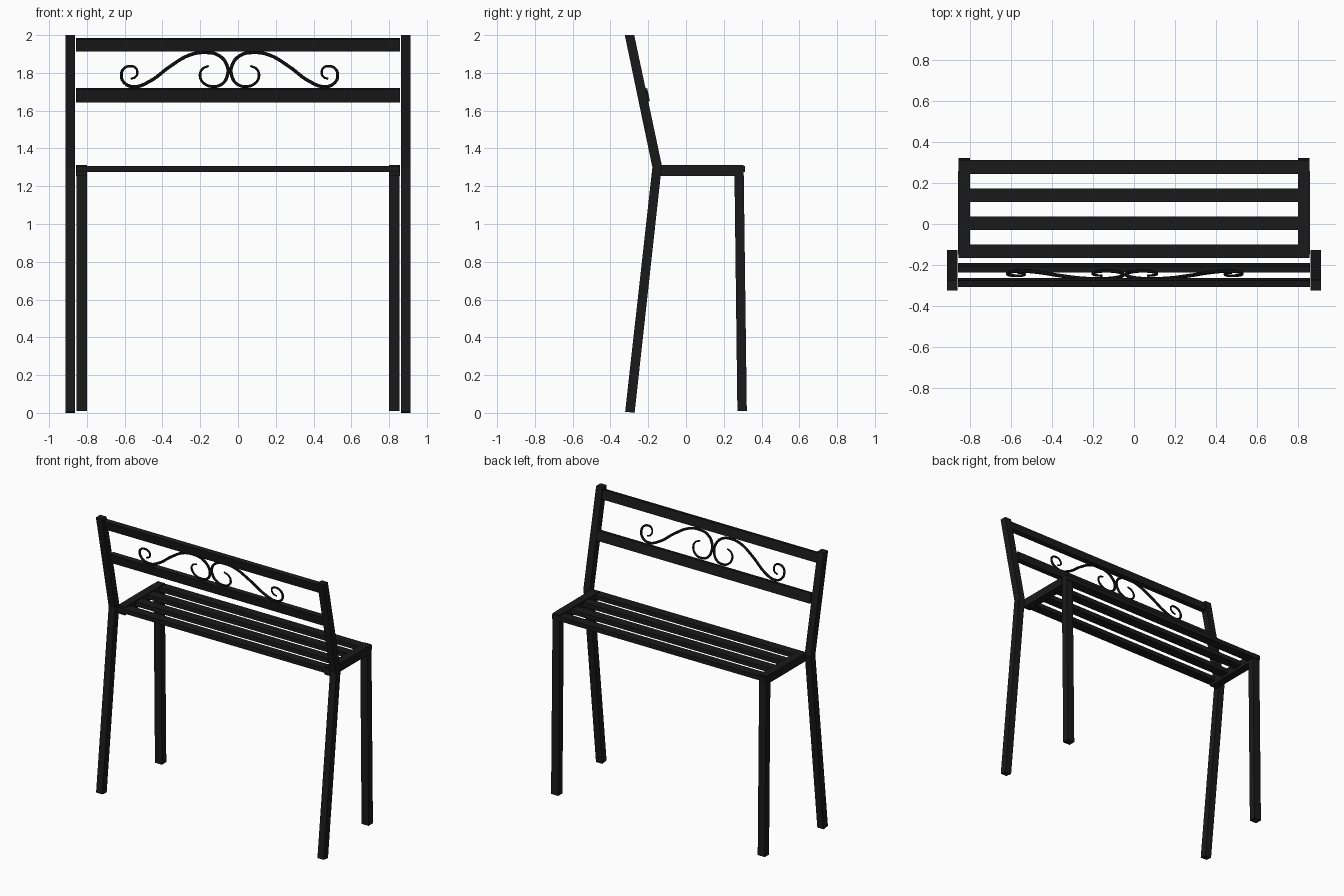
import bpy, bmesh
from math import atan2

if "Cube" in bpy.data.objects:
    bpy.data.objects.remove(bpy.data.objects["Cube"])

iron = bpy.data.materials.new("black_iron")
iron.diffuse_color = (0.01, 0.01, 0.01, 1)
iron.use_nodes = True
iron.node_tree.nodes["Principled BSDF"].inputs["Base Color"].default_value = iron.diffuse_color


def add_mesh(name, bm):
    bmesh.ops.recalc_face_normals(bm, faces=bm.faces)
    me = bpy.data.meshes.new(name)
    bm.to_mesh(me)
    bm.free()
    me.materials.append(iron)
    ob = bpy.data.objects.new(name, me)
    bpy.context.collection.objects.link(ob)
    return ob


def prism(name, profile, x0, x1):
    """Side profile of (y, z) points extruded along x."""
    bm = bmesh.new()
    a = [bm.verts.new((x0, y, z)) for y, z in profile]
    b = [bm.verts.new((x1, y, z)) for y, z in profile]
    n = len(profile)
    bm.faces.new(a)
    bm.faces.new(b[::-1])
    for i in range(n):
        j = (i + 1) % n
        bm.faces.new((a[i], a[j], b[j], b[i]))
    return add_mesh(name, bm)


def bar(name, y, z, depth, height, half_len, tilt=0):
    """Box along x, tilted about its own axis."""
    bpy.ops.mesh.primitive_cube_add(size=1, location=(0, y, z), rotation=(tilt, 0, 0))
    ob = bpy.context.object
    ob.name = name
    ob.scale = (2 * half_len, depth, height)
    ob.data.materials.append(iron)


# side frames: bent back post, front leg and seat arm
post = [(-0.322, 0.006), (-0.272, 0), (-0.128, 1.31), (-0.274, 2.0),
        (-0.324, 2.0), (-0.178, 1.30)]
leg = [(0.272, 0.01), (0.322, 0.011), (0.305, 1.313), (0.256, 1.313)]
arm = [(-0.15, 1.253), (0.258, 1.253), (0.258, 1.313), (-0.15, 1.313)]
for side, s in (("left", -1), ("right", 1)):
    prism("back_post_" + side, post, s * 0.862, s * 0.912)
    prism("front_leg_" + side, leg, s * 0.80, s * 0.856)
    prism("seat_arm_" + side, arm, s * 0.80, s * 0.858)

# seat slats
for i in range(4):
    bar(f"seat_slat_{i + 1}", 0.278 - 0.137 * i, 1.29, 0.067, 0.032, 0.856)

# backrest rails
lean = atan2(0.146, 0.69)
bar("top_rail", -0.285, 1.95, 0.032, 0.066, 0.858, lean)
bar("lower_rail", -0.214, 1.682, 0.032, 0.07, 0.858, lean)

# scroll ornament: (x from scroll centre, z, radius factor), outer curl to inner curl
scroll = [(-0.522, 1.768, .6), (-0.496, 1.780, .65), (-0.488, 1.806, .7), (-0.500, 1.829, .75),
          (-0.528, 1.836, .8), (-0.560, 1.822, .85), (-0.573, 1.787, .9), (-0.555, 1.746, .9),
          (-0.505, 1.727, 1), (-0.425, 1.754, 1), (-0.315, 1.834, 1), (-0.210, 1.895, 1),
          (-0.128, 1.908, 1), (-0.058, 1.893, 1), (-0.014, 1.842, 1), (-0.012, 1.784, 1),
          (-0.040, 1.741, .95), (-0.087, 1.728, .9), (-0.133, 1.743, .85), (-0.156, 1.782, .8),
          (-0.144, 1.820, .7), (-0.110, 1.837, .6)]
for side, s in (("left", 1), ("right", -1)):
    cu = bpy.data.curves.new("scroll_" + side, 'CURVE')
    cu.dimensions = '3D'
    cu.bevel_depth = 0.009
    cu.bevel_resolution = 2
    cu.resolution_u = 6
    cu.use_fill_caps = True
    sp = cu.splines.new('BEZIER')
    sp.bezier_points.add(len(scroll) - 1)
    for p, (x, z, r) in zip(sp.bezier_points, scroll):
        p.co = (-0.045 + s * x, -0.245 - 0.21 * (z - 1.8), z)
        p.radius = r
        p.handle_left_type = p.handle_right_type = 'AUTO'
    cu.materials.append(iron)
    ob = bpy.data.objects.new("scroll_" + side, cu)
    bpy.context.collection.objects.link(ob)
    bpy.ops.object.select_all(action='DESELECT')
    ob.select_set(True)
    bpy.context.view_layer.objects.active = ob
    bpy.ops.object.convert(target='MESH')
    bpy.ops.object.shade_smooth_by_angle()
